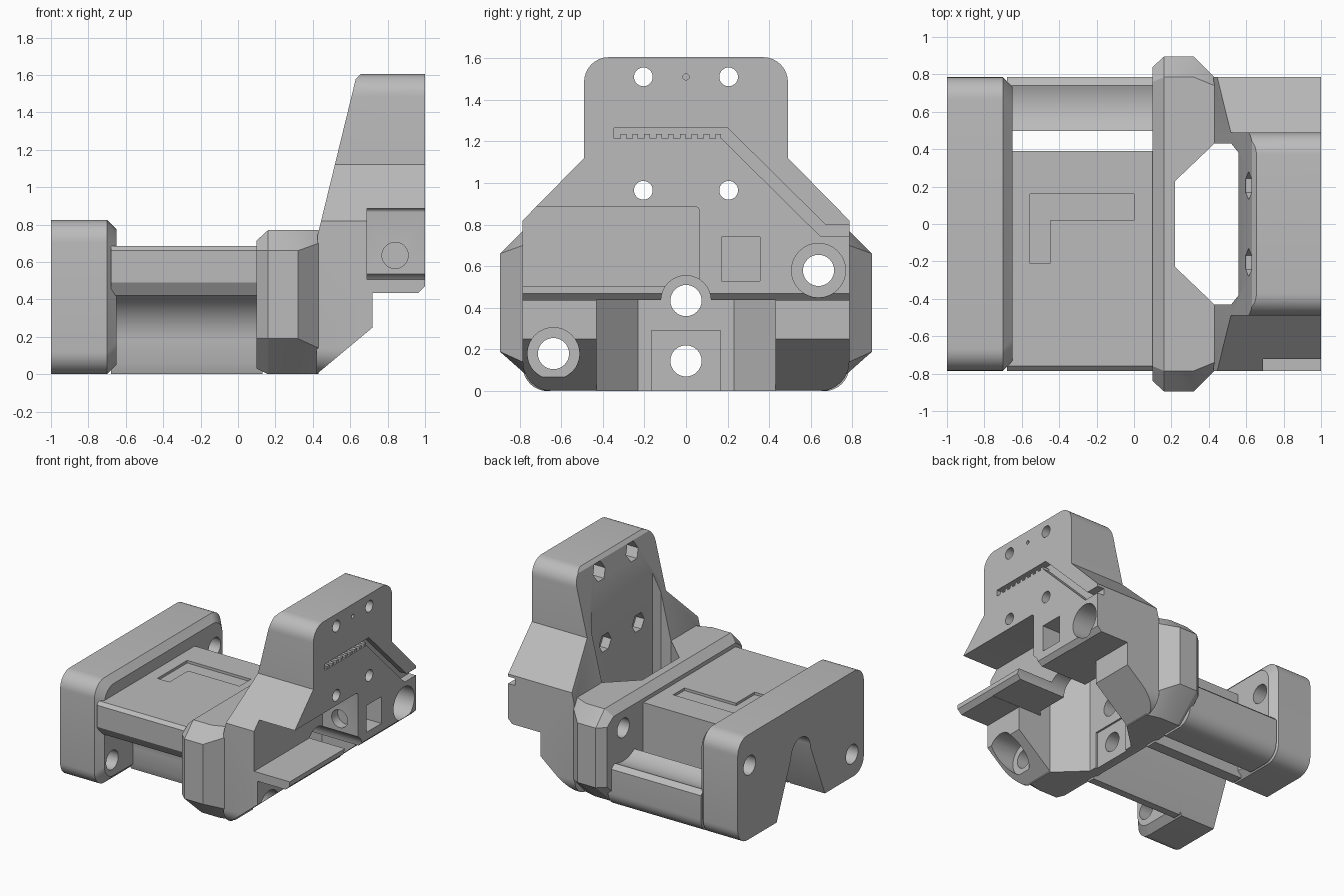
import bpy, bmesh
from math import cos, sin, pi, radians

cube = bpy.data.objects.get("Cube")
if cube:
    bpy.data.objects.remove(cube, do_unlink=True)

grey = bpy.data.materials.new("matte grey")
grey.use_nodes = True
grey.diffuse_color = (0.5, 0.5, 0.5, 1)
grey.node_tree.nodes["Principled BSDF"].inputs["Base Color"].default_value = (0.5, 0.5, 0.5, 1)


def loft(name, sections, axis="x"):
    """Skin matching closed sections; each is (position, points)."""
    bm = bmesh.new()
    place = {"x": lambda t, a, b: (t, a, b),
             "y": lambda t, a, b: (a, t, b),
             "z": lambda t, a, b: (a, b, t)}[axis]
    rings = [[bm.verts.new(place(t, a, b)) for a, b in pts] for t, pts in sections]
    n = len(rings[0])
    for r, s in zip(rings, rings[1:]):
        for i in range(n):
            j = (i + 1) % n
            bm.faces.new((r[i], r[j], s[j], s[i]))
    bm.faces.new(rings[0])
    bm.faces.new(rings[-1])
    bmesh.ops.recalc_face_normals(bm, faces=bm.faces)
    mesh = bpy.data.meshes.new(name)
    bm.to_mesh(mesh)
    bm.free()
    mesh.materials.append(grey)
    ob = bpy.data.objects.new(name, mesh)
    bpy.context.collection.objects.link(ob)
    return ob


def prism(name, pts, lo, hi, axis="x"):
    return loft(name, [(lo, pts), (hi, pts)], axis)


def arc(cx, cy, r, start, end, n=8):
    return [(cx + r * cos(radians(start + (end - start) * i / n)),
             cy + r * sin(radians(start + (end - start) * i / n))) for i in range(n + 1)]


def rect(a, b, c, d):
    return [(a, c), (b, c), (b, d), (a, d)]


def rod(y, z, r, lo, hi, n=32, axis="x"):
    pts = [(y + r * cos(2 * pi * i / n), z + r * sin(2 * pi * i / n)) for i in range(n)]
    return prism("cutter", pts, lo, hi, axis)


def boolean(ob, tools, operation="DIFFERENCE"):
    for tool in tools:
        tool.hide_render = True
        mod = ob.modifiers.new("cut", "BOOLEAN")
        mod.operation, mod.solver, mod.object = operation, "EXACT", tool
        bpy.context.view_layer.update()
        graph = bpy.context.evaluated_depsgraph_get()
        mesh = bpy.data.meshes.new_from_object(ob.evaluated_get(graph))
        ob.modifiers.clear()
        ob.data = mesh
        bpy.data.objects.remove(tool, do_unlink=True)


ROD_LOW, ROD_HIGH, ROD_R = (-0.637, 0.18), (0.637, 0.58), 0.075


def rod_holes():
    return [rod(*p, ROD_R, -1.2, 1.2) for p in (ROD_LOW, ROD_HIGH)]


def belt_notch():
    pts = [(0.32, -0.05), (0.3, 0)] + arc(0, 0.435, 0.12, 0, 180, 16) + [(-0.3, 0), (-0.32, -0.05)]
    return prism("cutter", pts, -1.2, 0.15)


# End block with rounded corners and a chamfered inner edge
def end_section(inset):
    w, h, r = 0.785 - inset, 0.825 - inset, 0.12
    return (arc(w - r, inset + r, r, -90, 0) + arc(w - r, h - r, r, 0, 90)
            + arc(r - w, h - r, r, 90, 180) + arc(r - w, inset + r, r, 180, 270))


end_block = loft("end_block", [(-1, end_section(0)), (-0.7, end_section(0)), (-0.65, end_section(0.05))])
boolean(end_block, rod_holes() + [belt_notch()])

# Flat bed with the lower bearing saddle along its front side
bed_pts = ([(0.39, 0), (0.39, 0.685), (-0.76, 0.685), (-0.785, 0.66), (-0.785, 0.49), (-0.74, 0.42)]
           + arc(-0.64, 0.18, 0.26, 110, 0, 16) + [(-0.38, 0.06), (-0.36, 0)])
bed = prism("bed", bed_pts, -0.68, 0.13)
mark = [(-0.555, 0.16), (0, 0.16), (0, 0.02), (-0.45, 0.02), (-0.45, -0.21), (-0.555, -0.21)]
boolean(bed, [belt_notch(), prism("cutter", mark, 0.665, 0.8, "z")])

# Rear rail carrying the upper bearing saddle
rail_pts = ([(0.5, 0)] + arc(0.665, 0.12, 0.12, -90, 0) + [(0.785, 0.31), (0.765, 0.33)]
            + arc(0.64, 0.58, 0.26, 293, 237, 10))
rear_rail = prism("rear_rail", rail_pts, -0.68, 0.13)


# Octagonal flange across the middle, bevelled front and back
def flange_section(w, low, high, bottom, top, foot, shoulder):
    half = [(foot, bottom), (w, low), (w, high), (shoulder, top)]
    return half + [(-y, z) for y, z in reversed(half)]


full = flange_section(0.895, 0.19, 0.66, 0, 0.77, 0.68, 0.785)
flange = loft("flange", [
    (0.1, flange_section(0.84, 0.19, 0.66, 0.03, 0.715, 0.66, 0.76)),
    (0.16, full), (0.32, full),
    (0.43, flange_section(0.785, 0.14, 0.7, 0, 0.77, 0.65, 0.74))])

# Tower: front outline crossed with side outline
half = (arc(0.645, 0.14, 0.14, -90, 0) + [(0.785, 0.82), (0.49, 1.12)]
        + arc(0.37, 1.485, 0.12, 0, 90))
tower = prism("tower", half + [(-y, z) for y, z in reversed(half)], 0.3, 1.0)
side = [(0.42, 0), (0.72, 0.25), (0.72, 0.435), (0.965, 0.435), (1.0, 0.47),
        (1.05, 0.5), (1.05, 1.7), (0.68, 1.7), (0.655, 1.605), (0.63, 1.58), (0.425, 0.74)]
boolean(tower, [prism("cutter", side, -1, 1, "y")], "INTERSECT")


# Vertical opening between the bed and the tower wall
def opening():
    right = [(0.22, 0.23), (0.43, 0.43), (0.52, 0.43), (0.56, 0.38)]
    return prism("cutter", right + [(x, -y) for x, y in reversed(right)], -0.2, 1.8, "z")


boolean(flange, [opening(), prism("cutter", rect(-0.165, 0.165, -0.1, 0.29), 0.205, 0.3)]
        + rod_holes() + [rod(0, z, ROD_R, -0.2, 0.4) for z in (0.145, 0.435)])

cuts = [opening(),
        prism("cutter", rect(-0.43, 0.43, -0.1, 0.437), 0.5, 1.2),   # space under the wall
        rod(0, 0.435, 0.12, 0.5, 1.2),                               # centre arch
        rod(*ROD_LOW, 0.125, 0.5, 1.2), rod(*ROD_HIGH, 0.13, 0.72, 1.2),
        prism("cutter", rect(0.17, 0.355, 0.53, 0.74), 0.75, 1.2),   # square socket
        rod(0, 1.51, 0.015, 0.9, 1.2, 12)]
# Side pocket above the shelf, with a bore in its end wall
pocket = [(-1, 0.505), (0.065, 0.505)] + arc(0.045, 0.865, 0.02, 0, 90, 4) + [(-1, 0.885)]
cuts += [prism("cutter", pocket, 0.69, 1.2), rod(0.84, 0.635, 0.07, -0.1, 0.14, 32, "y")]
# Screw holes with hexagonal nut traps
for y in (-0.205, 0.205):
    for z, depth in ((0.965, 0.63), (1.51, 0.72)):
        cuts += [rod(y, z, 0.045, 0.3, 1.2), rod(y, z, 0.075, 0.3, depth, 6)]
# Cable groove
groove = [(-0.345, 1.265), (0.2, 1.265), (0.67, 0.8), (0.85, 0.8),
          (0.85, 0.745), (0.645, 0.745), (0.17, 1.215), (-0.345, 1.215)]
cuts.append(prism("cutter", groove, 0.94, 1.2))
boolean(tower, rod_holes() + cuts)

# Small grip teeth in the cable groove
teeth = []
for i in range(9):
    y = -0.315 + i * 0.057
    teeth.append(prism("groove_tooth_%d" % (i + 1), rect(y, y + 0.028, 1.21, 1.235), 0.93, 0.998))

# Smooth round surfaces, keep the edges sharp
bpy.ops.object.select_all(action="DESELECT")
for ob in [end_block, bed, rear_rail, flange, tower] + teeth:
    ob.select_set(True)
    bpy.context.view_layer.objects.active = ob
bpy.ops.object.shade_smooth_by_angle(angle=radians(25))
